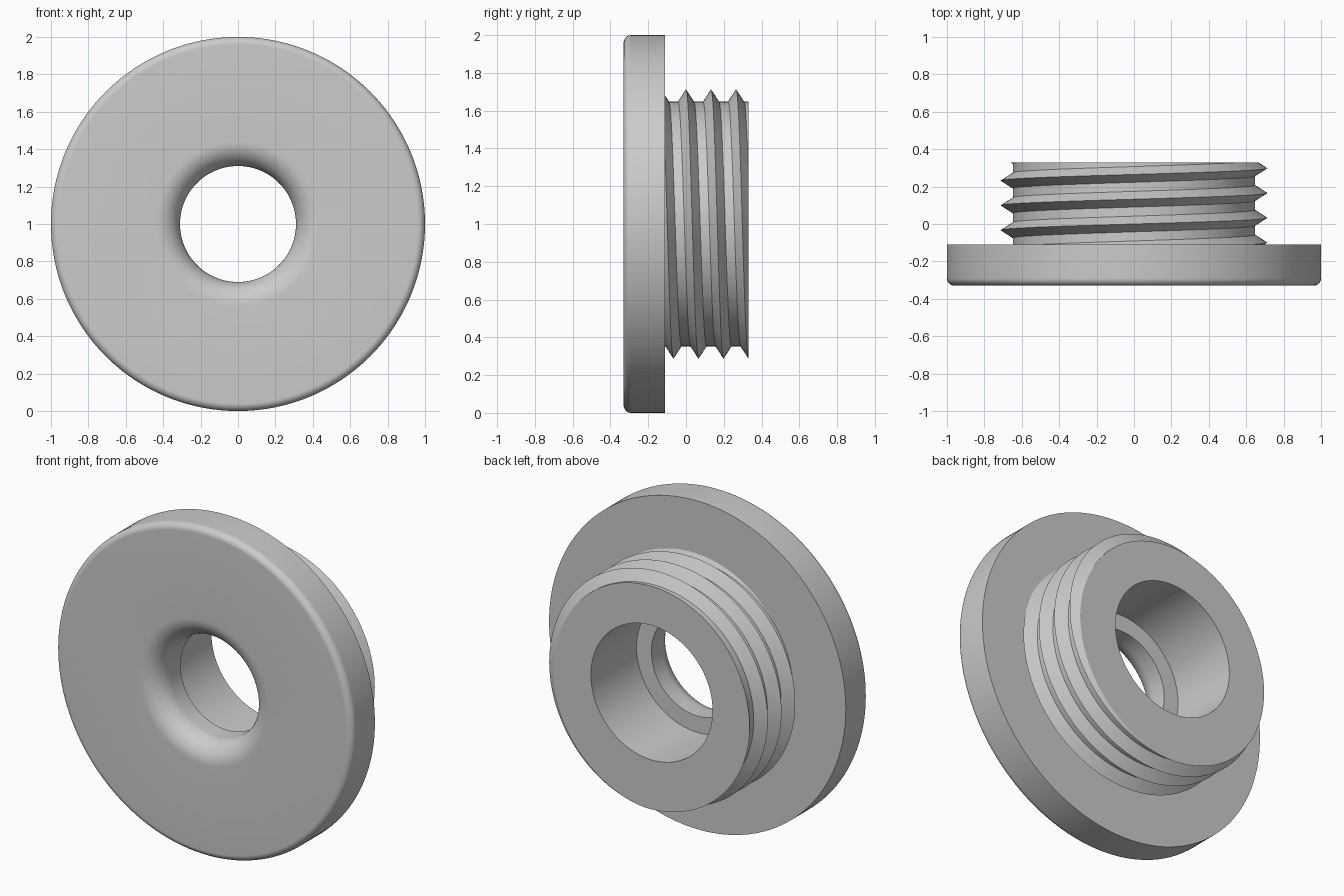
import bpy, bmesh, math

if "Cube" in bpy.data.objects:
    bpy.data.objects.remove(bpy.data.objects["Cube"])

SEG = 192                       # steps around the axis
FRONT, SEAT, BACK = -0.33, -0.11, 0.33
ROOT, CREST, PITCH, HALF = 0.648, 0.713, 0.1325, 0.042
BORE, THROAT = 0.41, 0.31

grey = bpy.data.materials.new("grey")
grey.diffuse_color = (0.6, 0.6, 0.6, 1)
grey.use_nodes = True
grey.node_tree.nodes["Principled BSDF"].inputs["Base Color"].default_value = grey.diffuse_color


def arc(r, y, radius, start, end, n=14):
    """Points (r, y) of a fillet around a centre, angles in degrees."""
    return [(r + radius * math.cos(math.radians(start + (end - start) * i / n)),
             y + radius * math.sin(math.radians(start + (end - start) * i / n)))
            for i in range(n + 1)]


def sweep(name, profile, closed):
    """Turn profile(angle) -> [(r, y), ...] around the y axis at z = 1."""
    bm = bmesh.new()
    cols = []
    for i in range(SEG + 1):
        a = math.tau * i / SEG
        cols.append([bm.verts.new((r * math.sin(a), y, 1 + r * math.cos(a)))
                     for r, y in profile(a)])
    n = len(cols[0])
    for c, d in zip(cols, cols[1:]):
        for j in range(n if closed else n - 1):
            k = (j + 1) % n
            bm.faces.new((c[j], d[j], d[k], c[k]))
    bmesh.ops.remove_doubles(bm, verts=bm.verts, dist=1e-5)
    mesh = bpy.data.meshes.new(name)
    bm.to_mesh(mesh)
    bm.free()
    mesh.materials.append(grey)
    obj = bpy.data.objects.new(name, mesh)
    bpy.context.collection.objects.link(obj)
    bpy.ops.object.select_all(action='DESELECT')
    obj.select_set(True)
    bpy.context.view_layer.objects.active = obj
    bpy.ops.object.shade_smooth_by_angle(angle=math.radians(30))
    return obj


# Flange disc: throat with rounded mouth, rounded front rim
def flange_profile(a):
    mouth, rim = 0.13, 0.04
    return ([(THROAT, SEAT)]
            + arc(THROAT + mouth, FRONT + mouth, mouth, 180, 270)
            + arc(1 - rim, FRONT + rim, rim, -90, 0)
            + [(1, SEAT)])


# Sleeve: helical V thread outside (cut off at both ends), wide bore inside
def sleeve_profile(a):
    shift = PITCH * a / math.tau
    pts = [SEAT]
    for k in range(-3, 5):
        for off in (-HALF, 0, HALF):
            pts.append(min(max(k * PITCH + shift + off, SEAT), BACK))
    pts.append(BACK)
    out = []
    for y in pts:
        d = (y - shift + PITCH / 2) % PITCH - PITCH / 2
        out.append((ROOT + (CREST - ROOT) * max(0, 1 - abs(d) / HALF), y))
    return out + [(BORE, BACK), (BORE, SEAT)]


sweep("flange", flange_profile, True)
sweep("threaded_sleeve", sleeve_profile, False)
